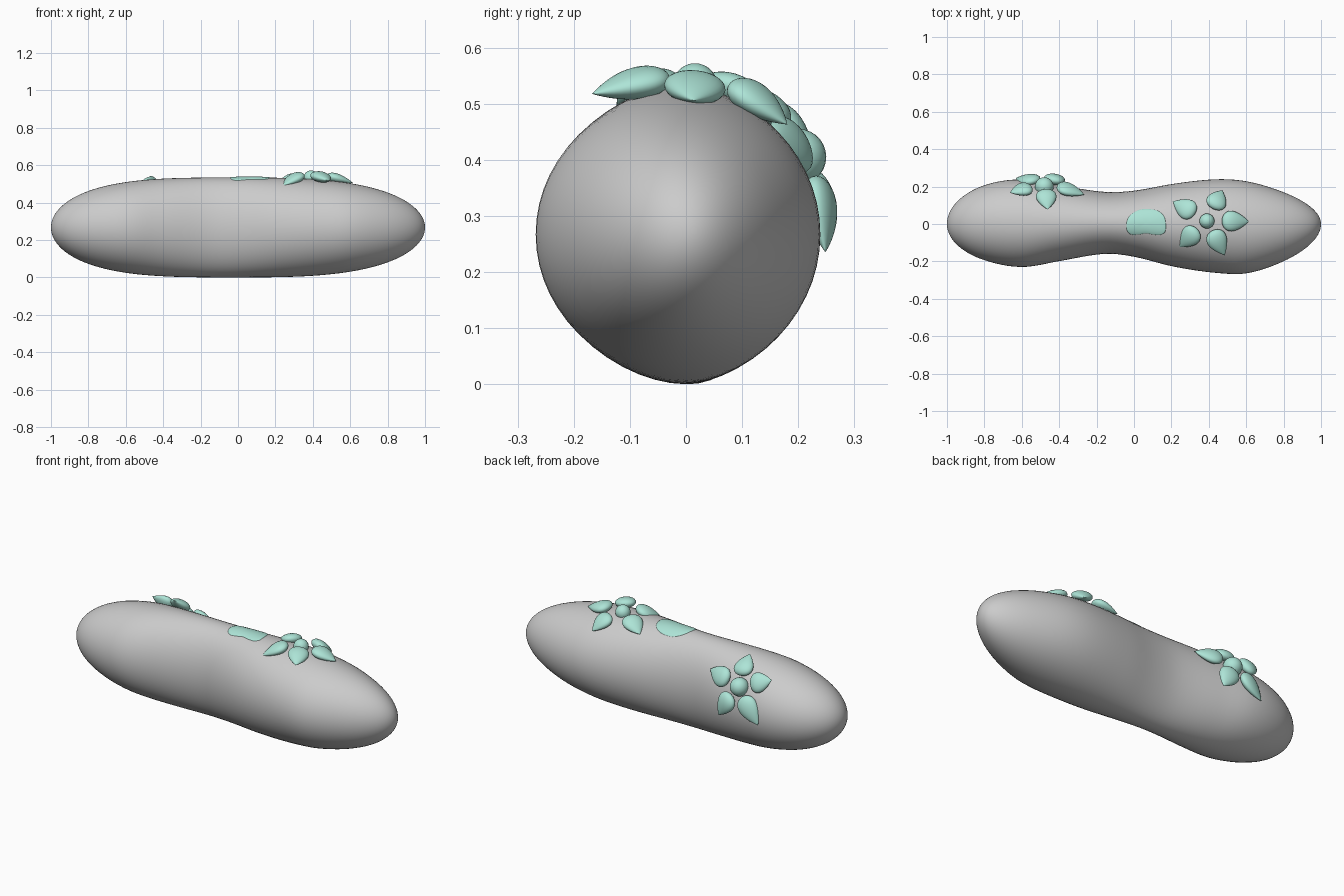
import bpy, bmesh, math
from mathutils import Vector, Matrix

if "Cube" in bpy.data.objects:
    bpy.data.objects.remove(bpy.data.objects["Cube"])

XS = [-1, -.8, -.6, -.4, -.16, 0, .2, .45, .6, .8, 1]
BACK = [.29, .284, .262, .212, .172, .178, .214, .251, .258, .243, .225]
FRONT = [.27, .265, .253, .203, .16, .175, .226, .275, .298, .285, .26]


def smooth(table, x):
    """Cubic interpolation through the width table."""
    n = len(XS)
    slope = lambda i: ((table[min(i + 1, n - 1)] - table[max(i - 1, 0)])
                       / (XS[min(i + 1, n - 1)] - XS[max(i - 1, 0)]))
    i = max(k for k in range(n - 1) if XS[k] <= x + 1e-9 or k == 0)
    h = XS[i + 1] - XS[i]
    t = (x - XS[i]) / h
    return ((2*t**3 - 3*t**2 + 1) * table[i] + (t**3 - 2*t**2 + t) * h * slope(i)
            + (3*t**2 - 2*t**3) * table[i + 1] + (t**3 - t**2) * h * slope(i + 1))


def section(x):
    """Centre y, half width and half height of the body at x."""
    c = math.sqrt(max(0, 1 - abs(x) ** (3.4 if x < 0 else 3.0)))
    b, f = smooth(BACK, x) * c, smooth(FRONT, x) * c
    return (b - f) / 2, (b + f) / 2, .267 * c


def top_z(x, y):
    cy, w, h = section(x)
    return .267 + h * math.sqrt(max(0, 1 - ((y - cy) / w) ** 2))


teal = bpy.data.materials.new("teal")
teal.diffuse_color = (.42, .78, .68, 1)
teal.use_nodes = True
teal.node_tree.nodes["Principled BSDF"].inputs["Base Color"].default_value = teal.diffuse_color


def loft(name, rings, start=None, end=None, mat=None):
    """Skin closed rings, closing the ends with poles."""
    bm = bmesh.new()
    rs = [[bm.verts.new(p) for p in r] for r in rings]
    n = len(rs[0])
    for a, b in zip(rs, rs[1:]):
        for i in range(n):
            bm.faces.new((a[i], a[(i + 1) % n], b[(i + 1) % n], b[i]))
    for pole, r in ((start, rs[0]), (end, rs[-1])):
        if pole is not None:
            v = bm.verts.new(pole)
            for i in range(n):
                bm.faces.new((r[i], r[(i + 1) % n], v))
    bmesh.ops.recalc_face_normals(bm, faces=bm.faces)
    me = bpy.data.meshes.new(name)
    bm.to_mesh(me)
    bm.free()
    me.polygons.foreach_set("use_smooth", [True] * len(me.polygons))
    if mat:
        me.materials.append(mat)
    ob = bpy.data.objects.new(name, me)
    bpy.context.collection.objects.link(ob)
    return ob


# Body: elliptical sections pinched at the waist
rings = []
for k in range(1, 72):
    x = -math.cos(math.pi * k / 72)
    cy, w, h = section(x)
    rings.append([(x, cy + w * math.cos(a), .267 + h * math.sin(a))
                  for a in (2 * math.pi * i / 56 for i in range(56))])
loft("body", rings, (-1, 0, .267), (1, 0, .267))


# Petal: flattened teardrop from base to tip
def petal(name, frame, angle, r0, r1, tip_h, base_h=.012, width=.055, thick=.028):
    a = math.radians(angle)
    d = Vector((math.cos(a), math.sin(a), 0))
    p0, p1 = d * r0 + Vector((0, 0, base_h)), d * r1 + Vector((0, 0, tip_h))
    axis = (p1 - p0).normalized()
    side = Vector((-d.y, d.x, 0))
    up = axis.cross(side)
    rs = []
    for k in range(1, 20):
        t = math.pi * k / 20
        c = p0.lerp(p1, (1 + math.cos(t)) / 2)
        r = math.sin(t) * math.sin(t / 2) / .77
        rs.append([frame @ (c + side * width * r * math.cos(b) + up * thick * r * math.sin(b))
                   for b in (2 * math.pi * i / 24 for i in range(24))])
    loft(name, rs, frame @ p1, frame @ p0, teal)


def flower(name, centre, normal, radius, petals):
    n = Vector(normal).normalized()
    u = (Vector((1, 0, 0)) - n * n.x).normalized()
    frame = Matrix.Translation(centre) @ Matrix((u, n.cross(u), n)).transposed().to_4x4()
    for i, p in enumerate(petals):
        petal(f"{name}_petal_{i + 1}", frame, *p)
    bpy.ops.mesh.primitive_uv_sphere_add(segments=24, ring_count=14, radius=radius, location=centre)
    ob = bpy.context.object
    ob.name = name + "_centre"
    ob.data.materials.append(teal)
    bpy.ops.object.shade_smooth()


# Flowers: (angle, base radius, tip radius, tip height) per petal
flower("top_flower", (.39, .016, .532), (.03, .1, 1), .04,
       [(0, .08, .225, -.02), (64, .075, .19, -.05), (149, .075, .21, -.035),
        (222, .07, .2, -.06), (298, .06, .205, -.03)])
flower("back_flower", (-.48, .2, .405), (0, .89, .46), .05,
       [(60, .06, .2, -.035), (132, .06, .225, -.035), (204, .075, .2, .005),
        (276, .06, .18, -.045), (348, .07, .22, -.025)])

# Patch: wavy-edged skin lying on top of the waist
edge = [(-.04, .005), (-.022, .045), (.02, .073), (.065, .08), (.12, .073), (.158, .045),
        (.17, 0), (.166, -.042), (.14, -.058), (.1, -.056), (.065, -.05), (.025, -.056),
        (-.015, -.056), (-.037, -.035)]
outline = []
for i in range(len(edge)):
    p = [Vector(edge[(i + k) % len(edge)]) for k in (-1, 0, 1, 2)]
    for t in (0, .25, .5, .75):
        outline.append(.5 * (2 * p[1] + (p[2] - p[0]) * t
                             + (2*p[0] - 5*p[1] + 4*p[2] - p[3]) * t**2
                             + (3*p[1] - p[0] - 3*p[2] + p[3]) * t**3))
mid = Vector((.065, .01))
rings = []
for s, lift in ((.25, .005), (.5, .005), (.75, .004), (.95, .003), (1, .002), (1, -.01)):
    pts = [mid.lerp(q, s) for q in outline]
    rings.append([(q.x, q.y, top_z(q.x, q.y) + lift) for q in pts])
loft("patch", rings, (mid.x, mid.y, top_z(*mid) + .005), None, teal)
